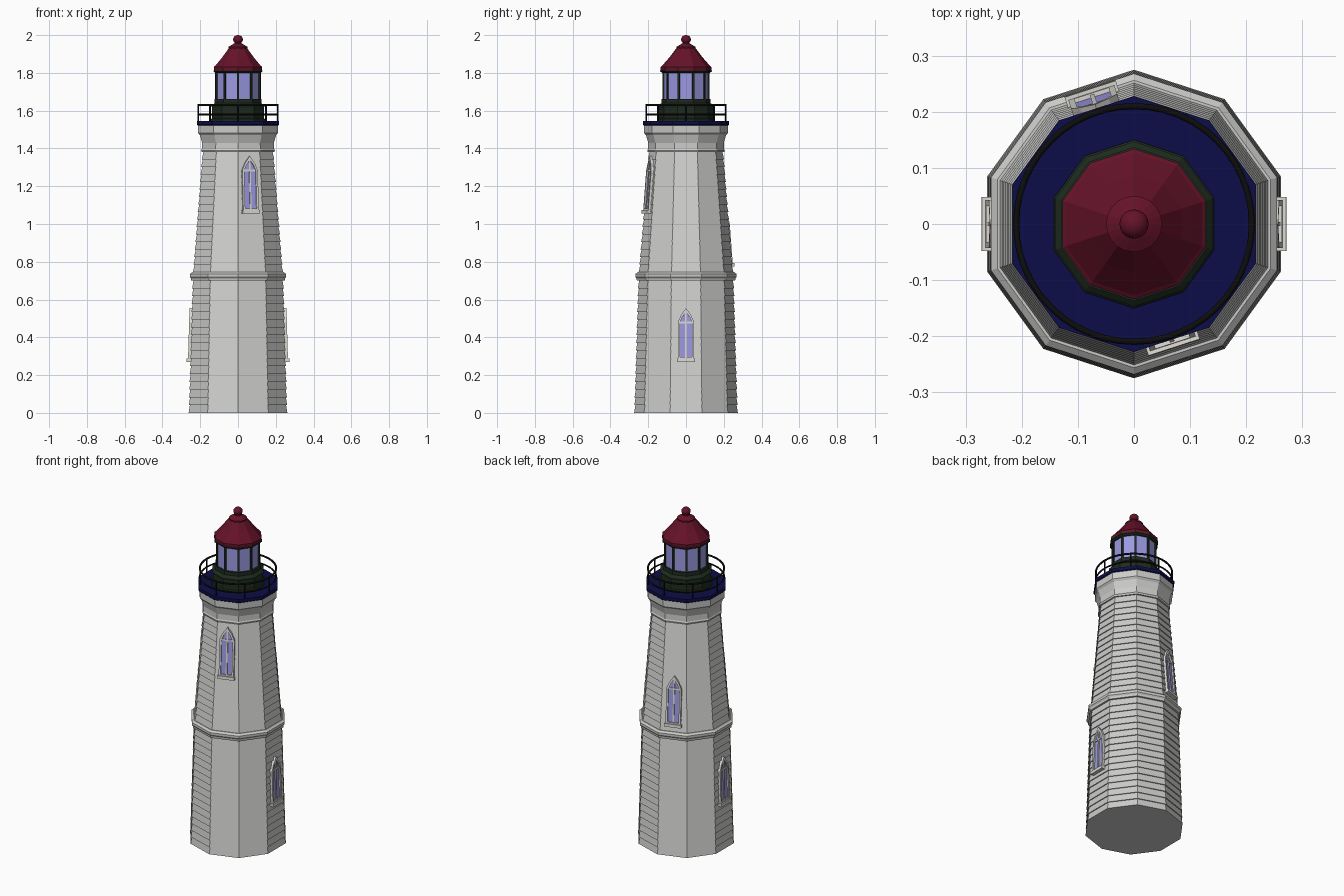
import bpy, bmesh, math
from mathutils import Vector, Matrix

if "Cube" in bpy.data.objects:
    bpy.data.objects.remove(bpy.data.objects["Cube"])


def material(name, rgb):
    m = bpy.data.materials.new(name)
    m.diffuse_color = (*rgb, 1)
    m.use_nodes = True
    m.node_tree.nodes["Principled BSDF"].inputs["Base Color"].default_value = m.diffuse_color
    return m


WALL = material("wall_grey", (0.60, 0.60, 0.59))
TRIM = material("trim_white", (0.72, 0.70, 0.65))
GLASS = material("lavender_glass", (0.33, 0.32, 0.76))
RED = material("roof_red", (0.13, 0.006, 0.022))
BLUE = material("deck_blue", (0.004, 0.004, 0.065))
GREEN = material("lantern_green", (0.013, 0.024, 0.013))
BLACK = material("rail_black", (0.004, 0.004, 0.004))


def finish(name, bm, mat, smooth=False):
    bmesh.ops.recalc_face_normals(bm, faces=bm.faces)
    me = bpy.data.meshes.new(name)
    bm.to_mesh(me)
    bm.free()
    me.materials.append(mat)
    for p in me.polygons:
        p.use_smooth = smooth
    ob = bpy.data.objects.new(name, me)
    bpy.context.collection.objects.link(ob)
    return ob


def lathe(name, profile, mat, n=10, smooth=False):
    """Capped solid from (radius, z) points; a corner points to +y."""
    bm = bmesh.new()
    rings = []
    for r, z in profile:
        rings.append([bm.verts.new((r * math.cos(math.pi / 2 + 2 * math.pi * k / n),
                                    r * math.sin(math.pi / 2 + 2 * math.pi * k / n), z))
                      for k in range(n)])
    for a, b in zip(rings, rings[1:]):
        for k in range(n):
            j = (k + 1) % n
            bm.faces.new((a[k], a[j], b[j], b[k]))
    bm.faces.new(rings[0][::-1])
    bm.faces.new(rings[-1])
    return finish(name, bm, mat, smooth)


def torus(name, major, minor, z, mat, n=48, m=8):
    bm = bmesh.new()
    rings = []
    for i in range(n):
        a = 2 * math.pi * i / n
        ring = []
        for j in range(m):
            b = 2 * math.pi * j / m
            r = major + minor * math.cos(b)
            ring.append(bm.verts.new((r * math.cos(a), r * math.sin(a), z + minor * math.sin(b))))
        rings.append(ring)
    for i in range(n):
        p, q = rings[i], rings[(i + 1) % n]
        for j in range(m):
            bm.faces.new((p[j], q[j], q[(j + 1) % m], p[(j + 1) % m]))
    return finish(name, bm, mat, True)


def add_box(bm, lo, hi, mtx):
    c = [(a + b) / 2 for a, b in zip(lo, hi)]
    s = [b - a for a, b in zip(lo, hi)]
    bmesh.ops.create_cube(bm, size=1, matrix=mtx @ Matrix.Translation(c) @ Matrix.Diagonal((*s, 1)))


# Tower: overlapping boards in two tapering stages, waist band and cornice
def boards(r0, z0, r1, z1, count, lap=0.006):
    pts = []
    for i in range(count):
        for k, inset in ((i, 0), (i + 1, lap)):
            t = k / count
            pts.append((r0 + (r1 - r0) * t - inset, z0 + (z1 - z0) * t))
    return pts


LOW = (0.275, 0.0, 0.254, 0.70)
HIGH = (0.251, 0.745, 0.199, 1.38)
tower = boards(*LOW, 17)
tower += [(0.260, 0.70), (0.262, 0.712), (0.268, 0.72), (0.268, 0.735), (0.256, 0.745)]
tower += boards(*HIGH, 16)
tower += [(0.202, 1.38), (0.205, 1.39), (0.201, 1.398), (0.200, 1.43),
          (0.212, 1.47), (0.222, 1.482), (0.222, 1.525)]
lathe("tower_wall", tower, WALL)


# Pointed windows leaning with the wall
def arch(half, bottom, spring, peak):
    return [(-half, bottom), (half, bottom), (half, spring),
            (half * 0.62, spring + (peak - spring) * 0.5), (0, peak),
            (-half * 0.62, spring + (peak - spring) * 0.5), (-half, spring)]


def window(name, angle, z, height, stage):
    r0, z0, r1, z1 = stage
    slope = (r1 - r0) / (z1 - z0) * math.cos(math.pi / 10)
    apothem = (r0 + (r1 - r0) * (z - z0) / (z1 - z0)) * math.cos(math.pi / 10)
    a = math.radians(angle)
    n = Vector((math.cos(a), math.sin(a), 0))
    t = Vector((-math.sin(a), math.cos(a), 0))
    v = (n * slope + Vector((0, 0, 1))).normalized()
    w = t.cross(v)
    mtx = Matrix((t, v, w)).transposed().to_4x4()
    mtx.translation = n * apothem + Vector((0, 0, z))
    spring = height - 0.075
    outer = arch(0.043, 0.012, spring, height)
    inner = arch(0.032, 0.026, spring - 0.002, height - 0.020)
    # Glass plate
    bm = bmesh.new()
    f = bm.faces.new([bm.verts.new(mtx @ Vector((x, y, 0.003))) for x, y in inner])
    finish(name + "_glass", bm, GLASS)
    # Frame ring, sill, mullion and transom
    bm = bmesh.new()
    loops = [[bm.verts.new(mtx @ Vector((x, y, d))) for x, y in pts]
             for pts, d in ((outer, -0.01), (outer, 0.011), (inner, 0.011), (inner, -0.01))]
    for i in range(4):
        p, q = loops[i], loops[(i + 1) % 4]
        for k in range(len(p)):
            j = (k + 1) % len(p)
            bm.faces.new((p[k], p[j], q[j], q[k]))
    add_box(bm, (-0.048, 0, -0.01), (0.048, 0.018, 0.018), mtx)
    add_box(bm, (-0.004, 0.015, -0.005), (0.004, height - 0.02, 0.008), mtx)
    add_box(bm, (-0.034, spring - 0.006, -0.005), (0.034, spring + 0.003, 0.008), mtx)
    finish(name + "_frame", bm, TRIM)


window("right_window", 0, 0.27, 0.285, LOW)
window("left_window", 180, 0.27, 0.285, LOW)
window("front_window", -72, 1.055, 0.305, HIGH)
window("back_window", 108, 0.775, 0.30, HIGH)

# Gallery deck and round railing
lathe("gallery_deck", [(0.224, 1.522), (0.228, 1.526), (0.228, 1.545)], BLUE)
torus("top_rail", 0.21, 0.0055, 1.63, BLACK)
torus("middle_rail", 0.21, 0.0045, 1.58, BLACK)
bm = bmesh.new()
for k in range(8):
    a = k * math.pi / 4
    bmesh.ops.create_cone(bm, cap_ends=True, segments=8, radius1=0.0045, radius2=0.0045, depth=0.09,
                          matrix=Matrix.Translation((0.21 * math.cos(a), 0.21 * math.sin(a), 1.587)))
finish("railing_posts", bm, BLACK)

# Lantern room: base drum, glass, corner bars and upper ring
lathe("lantern_base", [(0.150, 1.54), (0.150, 1.555), (0.145, 1.56), (0.145, 1.615), (0.147, 1.625),
                       (0.130, 1.64), (0.130, 1.662), (0.122, 1.662)], GREEN)
lathe("lantern_glass", [(0.119, 1.655), (0.119, 1.815)], GLASS)
bm = bmesh.new()
for k in range(10):
    a = math.pi / 2 + k * math.pi / 5
    add_box(bm, (0.114, -0.0055, 1.655), (0.125, 0.0055, 1.815), Matrix.Rotation(a, 4, 'Z'))
finish("lantern_bars", bm, GREEN)
lathe("lantern_upper_ring", [(0.125, 1.80), (0.137, 1.808), (0.137, 1.813), (0.12, 1.816)], GREEN)

# Roof with vent neck and ball
lathe("roof", [(0.134, 1.812), (0.134, 1.832), (0.127, 1.837), (0.088, 1.882), (0.050, 1.932)], RED)
lathe("roof_cap", [(0.050, 1.928), (0.050, 1.938), (0.034, 1.948), (0.020, 1.956), (0.017, 1.968)], RED, 20)
bm = bmesh.new()
bmesh.ops.create_uvsphere(bm, u_segments=20, v_segments=12, radius=0.026,
                          matrix=Matrix.Translation((0, 0, 1.977)) @ Matrix.Diagonal((1, 1, 0.885, 1)))
finish("roof_ball", bm, RED, True)
